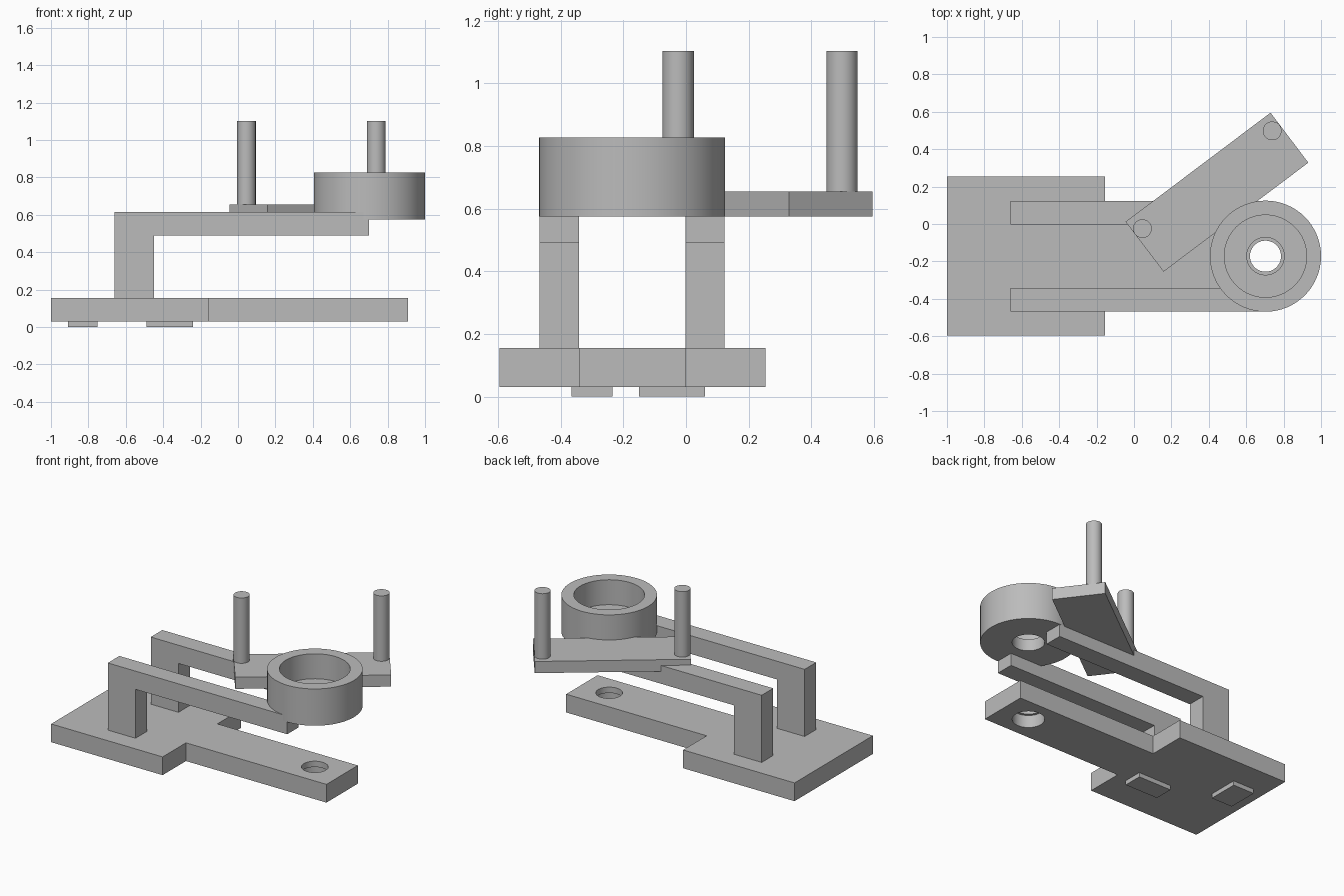
import bpy, bmesh
from math import pi, cos, sin
from mathutils import Vector

cube = bpy.data.objects.get("Cube")
if cube:
    bpy.data.objects.remove(cube, do_unlink=True)

grey = bpy.data.materials.new("plain grey")
grey.use_nodes = True
COLOUR = (0.5, 0.5, 0.5, 1)
grey.diffuse_color = COLOUR
for node in grey.node_tree.nodes:
    if node.type == 'BSDF_PRINCIPLED':
        node.inputs["Base Color"].default_value = COLOUR


def finish(name, bm, smooth=False):
    bmesh.ops.recalc_face_normals(bm, faces=bm.faces)
    mesh = bpy.data.meshes.new(name)
    bm.to_mesh(mesh)
    bm.free()
    mesh.materials.append(grey)
    ob = bpy.data.objects.new(name, mesh)
    bpy.context.collection.objects.link(ob)
    bpy.ops.object.select_all(action='DESELECT')
    ob.select_set(True)
    bpy.context.view_layer.objects.active = ob
    if smooth:
        bpy.ops.object.shade_smooth_by_angle()
    return ob


def prism(name, points, sweep):
    """Extrude a flat outline of 3D points along a vector."""
    bm = bmesh.new()
    face = bm.faces.new([bm.verts.new(p) for p in points])
    out = bmesh.ops.extrude_face_region(bm, geom=[face])
    moved = [g for g in out["geom"] if isinstance(g, bmesh.types.BMVert)]
    bmesh.ops.translate(bm, verts=moved, vec=Vector(sweep))
    return finish(name, bm)


def box(name, x0, x1, y0, y1, z0, z1):
    outline = [(x0, y0, z0), (x1, y0, z0), (x1, y1, z0), (x0, y1, z0)]
    return prism(name, outline, (0, 0, z1 - z0))


def lathe(name, x, y, profile, steps=64):
    """Turn a closed (radius, height) profile about a vertical axis."""
    bm = bmesh.new()
    rings = []
    for i in range(steps):
        a = 2 * pi * i / steps
        rings.append([bm.verts.new((x + r * cos(a), y + r * sin(a), z)) for r, z in profile])
    n = len(profile)
    for i in range(steps):
        a, b = rings[i], rings[(i + 1) % steps]
        for j in range(n):
            k = (j + 1) % n
            bm.faces.new((a[j], b[j], b[k], a[k]))
    bmesh.ops.remove_doubles(bm, verts=bm.verts, dist=1e-5)
    return finish(name, bm, smooth=True)


CX, CY = 0.703, -0.172      # shared axis of the cup and the base hole
HALF = 0.17                 # half width of the tongue
ARM = 0.125                 # thickness of base and arms
Z0, Z1 = 0.03, 0.155        # base bottom and top

# Base plate with its long tongue
outline = [(-1, -0.595), (-0.155, -0.595), (-0.155, CY - HALF), (0.91, CY - HALF),
           (0.91, CY + HALF), (-0.155, CY + HALF), (-0.155, 0.253), (-1, 0.253)]
base = prism("base_plate", [(x, y, Z0) for x, y in outline], (0, 0, Z1 - Z0))

# Stepped hole through the tongue
cutter = lathe("hole_cutter", CX, CY, [(0, -0.1), (0.1, -0.1), (0.1, 0.115),
                                       (0.083, 0.115), (0.083, 0.3), (0, 0.3)])
cutter.hide_render = True
bpy.context.view_layer.objects.active = base
cut = base.modifiers.new("hole", 'BOOLEAN')
cut.operation = 'DIFFERENCE'
cut.solver = 'EXACT'
cut.object = cutter
bpy.ops.object.modifier_apply(modifier=cut.name)
bpy.data.objects.remove(cutter, do_unlink=True)

# Pads under the base
box("long_foot_pad", -0.49, -0.24, -0.365, -0.235, 0, Z0)
box("short_foot_pad", -0.91, -0.75, -0.15, 0.06, 0, Z0)

# Pair of bent arms: upright leg and horizontal beam
side = [(-0.66, Z1), (-0.45, Z1), (-0.45, 0.49), (0.7, 0.49), (0.7, 0.615), (-0.66, 0.615)]
for name, y in (("front_arm", CY - HALF - ARM), ("back_arm", CY + HALF)):
    prism(name, [(x, y, z) for x, z in side], (0, ARM, 0))

# Round cup with a hole in its floor
lathe("round_cup", CX, CY, [(0.1, 0.575), (0.297, 0.575), (0.297, 0.827),
                            (0.22, 0.827), (0.22, 0.656), (0.1, 0.656)])

# Slanted cross plate and its two pins
plate = [(-0.045, 0.012), (0.158, -0.255), (0.932, 0.328), (0.73, 0.595)]
prism("slanted_plate", [(x, y, 0.575) for x, y in plate], (0, 0, 0.08))
for name, x, y in (("inner_pin", 0.045, -0.025), ("outer_pin", 0.739, 0.498)):
    lathe(name, x, y, [(0, 0.64), (0.05, 0.64), (0.05, 1.103), (0, 1.103)], 40)
